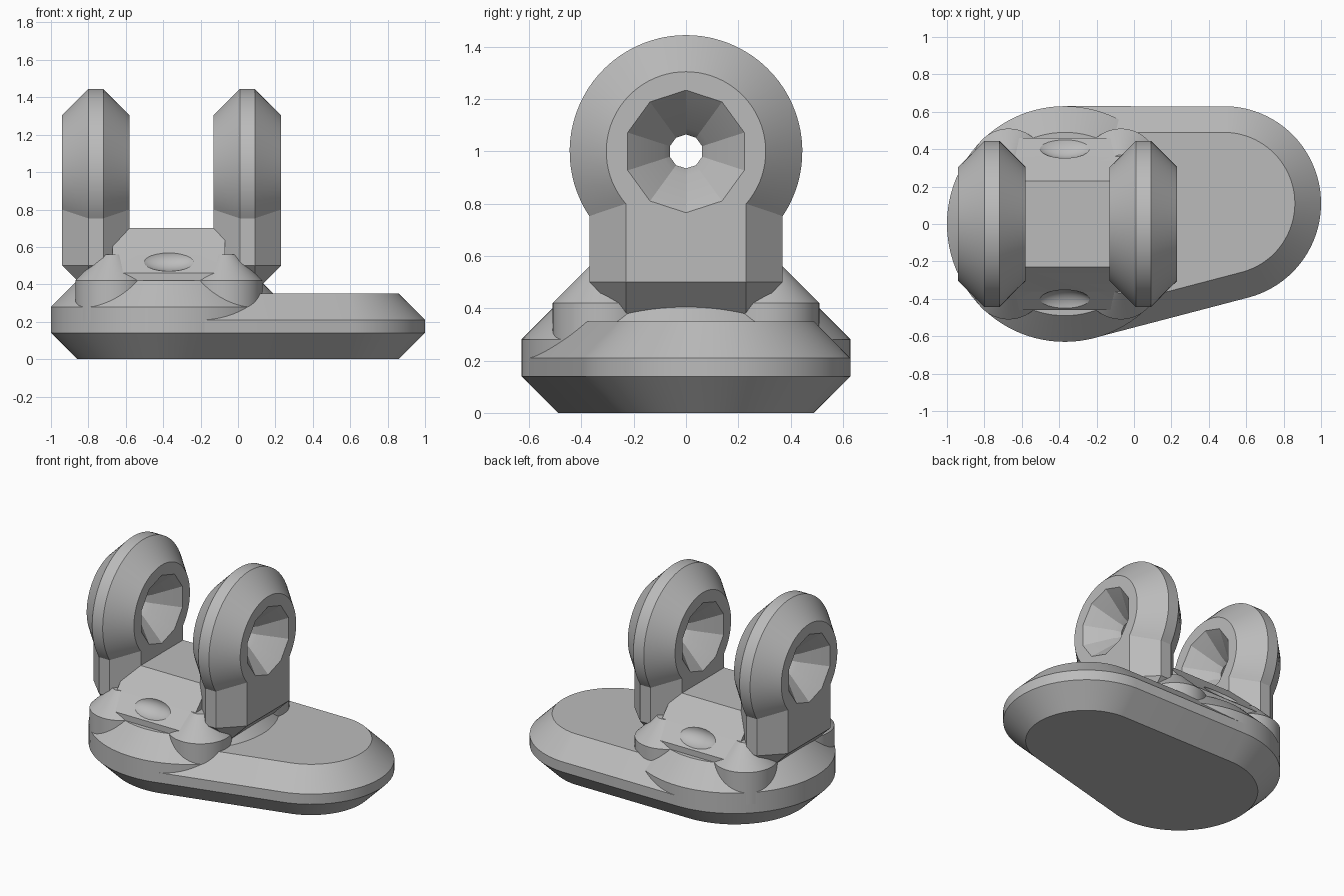
import bpy, bmesh, math
from mathutils import Vector

cube = bpy.data.objects.get("Cube")
if cube:
    bpy.data.objects.remove(cube, do_unlink=True)

grey = bpy.data.materials.new("plain grey")
grey.use_nodes = True
COLOUR = (0.5, 0.5, 0.5, 1)
grey.diffuse_color = COLOUR
grey.node_tree.nodes["Principled BSDF"].inputs["Base Color"].default_value = COLOUR

SLOPE = 0.14            # width of every 45 degree bevel
MID_X = -0.37           # centre of the mount


def loft(name, rings):
    """Skin a stack of equal-length closed rings and cap both ends."""
    bm = bmesh.new()
    loops = [[bm.verts.new(p) for p in ring] for ring in rings]
    n = len(loops[0])
    for a, b in zip(loops, loops[1:]):
        for i in range(n):
            j = (i + 1) % n
            bm.faces.new((a[i], a[j], b[j], b[i]))
    bm.faces.new(loops[0][::-1])
    bm.faces.new(loops[-1])
    bmesh.ops.remove_doubles(bm, verts=bm.verts, dist=1e-4)
    bmesh.ops.recalc_face_normals(bm, faces=bm.faces)
    mesh = bpy.data.meshes.new(name)
    bm.to_mesh(mesh)
    bm.free()
    obj = bpy.data.objects.new(name, mesh)
    bpy.context.collection.objects.link(obj)
    mesh.materials.append(grey)
    return obj


def activate(obj):
    bpy.ops.object.select_all(action='DESELECT')
    obj.select_set(True)
    bpy.context.view_layer.objects.active = obj


def finish(obj):
    activate(obj)
    bpy.ops.object.shade_smooth_by_angle(angle=math.radians(20))


def cut(obj, cutter):
    """Subtract the cutter from the object, then discard it."""
    cutter.hide_render = True
    mod = obj.modifiers.new("cut", 'BOOLEAN')
    mod.operation = 'DIFFERENCE'
    mod.solver = 'EXACT'
    mod.object = cutter
    activate(obj)
    bpy.ops.object.modifier_apply(modifier=mod.name)
    bpy.data.objects.remove(cutter, do_unlink=True)


def hull_ring(circles, inset, z, steps=96):
    """Outline wrapped around one or more circles (x, y, radius)."""
    ring = []
    for i in range(steps):
        a = 2 * math.pi * i / steps
        c, s = math.cos(a), math.sin(a)
        x, y, r = max(circles, key=lambda k: k[0] * c + k[1] * s + k[2])
        ring.append((x + (r - inset) * c, y + (r - inset) * s, z))
    return ring


def bevelled_plate(name, circles, levels):
    return loft(name, [hull_ring(circles, inset, z) for inset, z in levels])


# Base: a tapered long plate and a thicker round pad under the mount
heel = (MID_X, 0, 0.63)
toe = (0.48, 0.11, 0.52)
finish(bevelled_plate("base_plate", [heel, toe],
                      [(SLOPE, 0), (0, 0.14), (0, 0.21), (SLOPE, 0.35)]))
finish(bevelled_plate("round_pad", [heel],
                      [(0.2, 0.05), (0, 0.14), (0, 0.28), (SLOPE, 0.42)]))

# Four bevelled bosses at the corners of the mount
for side_x, x_name in ((-1, "right"), (1, "left")):
    for side_y, y_name in ((-1, "front"), (1, "back")):
        boss = (MID_X + side_x * 0.3, side_y * 0.31, 0.2)
        finish(bevelled_plate(f"boss_{y_name}_{x_name}", [boss],
                              [(0, 0.2), (0, 0.42), (SLOPE, 0.56)]))


# Mount body: bevelled ridge bridging the two lugs
def ridge_ring(x):
    half = [(0.46, 0.3), (0.46, 0.46), (0.36, 0.56), (0.23, 0.7)]
    return [(x, y, z) for y, z in half] + [(x, -y, z) for y, z in reversed(half)]


ridge = loft("mount_ridge", [ridge_ring(MID_X - 0.3), ridge_ring(MID_X + 0.3)])
for side in (-1, 1):
    bpy.ops.mesh.primitive_uv_sphere_add(segments=32, ring_count=16,
                                         location=(MID_X, side * 0.45, 0.55))
    dish = bpy.context.object
    dish.scale = (0.17, 0.1, 0.08)
    dish.data.materials.append(grey)
    cut(ridge, dish)
finish(ridge)


# Lugs: rounded plates on straight legs, bevelled all round
def lug_ring(x, inset, foot, steps=56):
    radius, half = 0.445 - inset, 0.37 - inset
    a = math.acos(half / radius)
    ring = []
    for i in range(steps + 1):
        t = -a + (math.pi + 2 * a) * i / steps
        ring.append((x, radius * math.cos(t), 1 + radius * math.sin(t)))
    leg = [(-half, 0.5), (-0.23, foot), (0.23, foot), (half, 0.5)]
    return ring + [(x, y, z) for y, z in leg]


# Ten-sided hourglass bore along x
def bore_ring(x, r):
    angles = [math.pi / 2 + math.pi * i / 5 for i in range(10)]
    return [(x, r * math.cos(t), 1 + r * math.sin(t)) for t in angles]


for name, x in (("lug_right", -0.76), ("lug_left", 0.05)):
    lug = loft(name, [lug_ring(x - 0.18, SLOPE, 0.5), lug_ring(x - 0.04, 0, 0.36),
                      lug_ring(x + 0.04, 0, 0.36), lug_ring(x + 0.18, SLOPE, 0.5)])
    bore = [(-0.2, 0.255), (-0.04, 0.09), (0, 0.065), (0.04, 0.09), (0.2, 0.255)]
    cut(lug, loft("bore_cutter", [bore_ring(x + dx, r) for dx, r in bore]))
    finish(lug)
